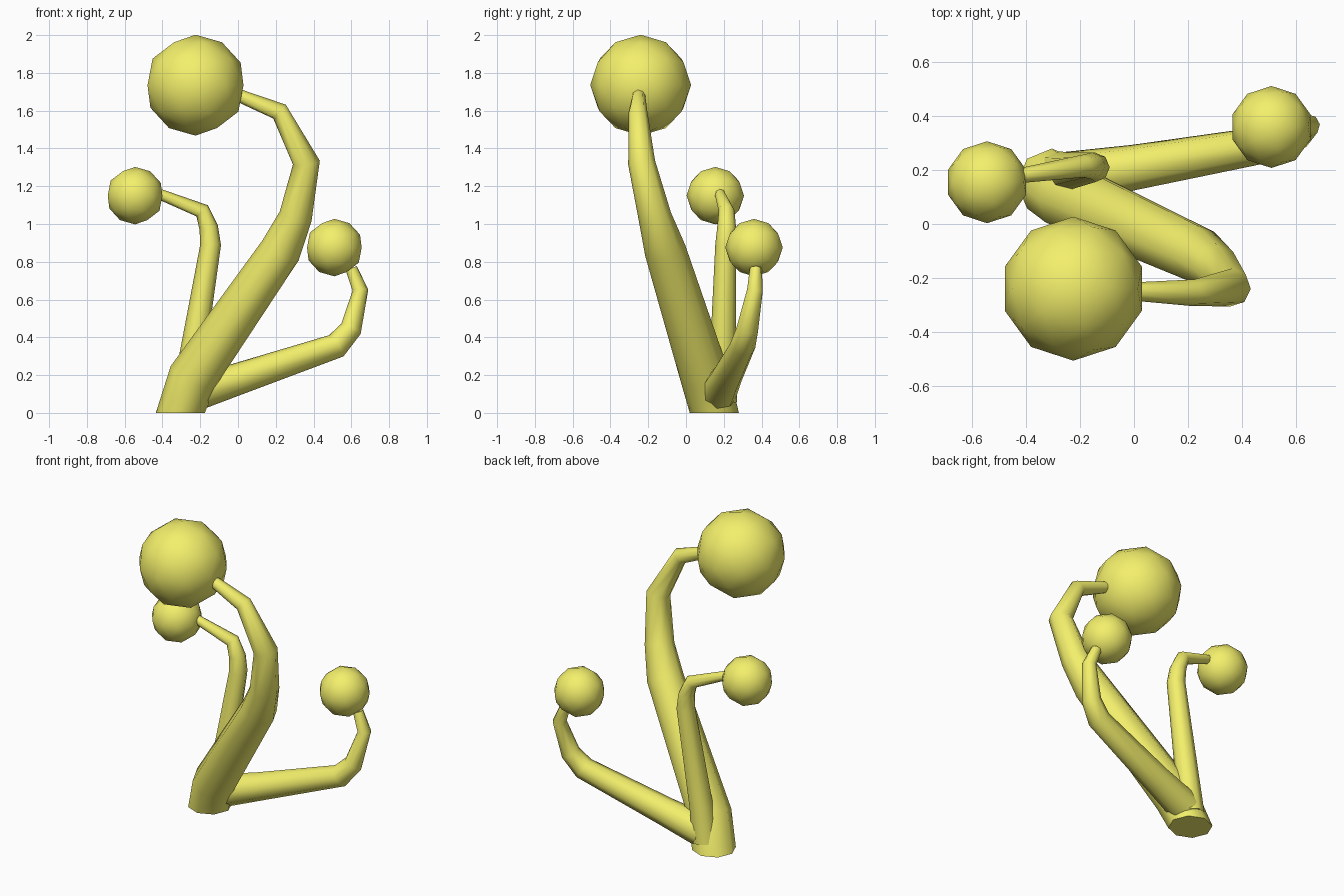
import bpy, bmesh, math
from mathutils import Vector

if "Cube" in bpy.data.objects:
    bpy.data.objects.remove(bpy.data.objects["Cube"])

yellow = bpy.data.materials.new("yellow")
yellow.diffuse_color = (0.9, 0.87, 0.15, 1)
yellow.use_nodes = True
yellow.node_tree.nodes["Principled BSDF"].inputs["Base Color"].default_value = yellow.diffuse_color


def finish(obj, name):
    obj.name = name
    obj.data.materials.append(yellow)
    obj.data.shade_smooth()


def stem(name, path, sides=8, first=None):
    """Tapered tube through (x, y, z, radius) points."""
    pts = [Vector(p[:3]) for p in path]
    n = len(pts)
    bm = bmesh.new()
    rings = []
    tan = Vector((0, 0, 1))
    side = Vector((1, 0, 0))
    for i, p in enumerate(pts):
        a = (p - pts[i - 1]).normalized() if i else Vector()
        b = (pts[i + 1] - p).normalized() if i < n - 1 else Vector()
        t = (a + b).normalized()
        if i == 0 and first:
            t = Vector(first)
        side = tan.rotation_difference(t) @ side
        tan = t
        up = tan.cross(side)
        r = path[i][3]
        rings.append([bm.verts.new(p + r * (math.cos(k * math.tau / sides) * side
                                            + math.sin(k * math.tau / sides) * up))
                      for k in range(sides)])
    for lo, hi in zip(rings, rings[1:]):
        for k in range(sides):
            m = (k + 1) % sides
            bm.faces.new((lo[k], lo[m], hi[m], hi[k]))
    bm.faces.new(rings[0][::-1])
    bm.faces.new(rings[-1])
    me = bpy.data.meshes.new(name)
    bm.to_mesh(me)
    bm.free()
    obj = bpy.data.objects.new(name, me)
    bpy.context.collection.objects.link(obj)
    finish(obj, name)
    obj.data.set_sharp_from_angle(angle=math.radians(60))


def bulb(name, loc, r):
    bpy.ops.mesh.primitive_ico_sphere_add(subdivisions=2, radius=r, location=loc)
    finish(bpy.context.object, name)


# Main stalk with the large bulb
stem("main_stem", [(-0.305, 0.15, 0.0, 0.13), (-0.24, 0.10, 0.19, 0.13),
                   (0.225, -0.11, 0.86, 0.11), (0.305, -0.165, 1.04, 0.088),
                   (0.362, -0.235, 1.325, 0.072), (0.22, -0.255, 1.595, 0.05),
                   (-0.02, -0.25, 1.69, 0.033)], first=(0, 0, 1))
bulb("large_bulb", (-0.225, -0.24, 1.735), 0.267)

# Left stalk with a small bulb
stem("left_stem", [(-0.275, 0.19, 0.06, 0.08), (-0.245, 0.195, 0.28, 0.07),
                   (-0.145, 0.21, 0.89, 0.055), (-0.155, 0.215, 0.98, 0.05),
                   (-0.19, 0.215, 1.07, 0.042), (-0.42, 0.18, 1.16, 0.028)])
bulb("left_bulb", (-0.545, 0.155, 1.15), 0.152)

# Right stalk, lying low and then turning up
stem("right_stem", [(-0.24, 0.17, 0.105, 0.10), (0.0, 0.21, 0.18, 0.085),
                    (0.52, 0.30, 0.355, 0.068), (0.598, 0.325, 0.445, 0.058),
                    (0.648, 0.365, 0.65, 0.042), (0.60, 0.37, 0.765, 0.032)])
bulb("right_bulb", (0.51, 0.36, 0.875), 0.152)
